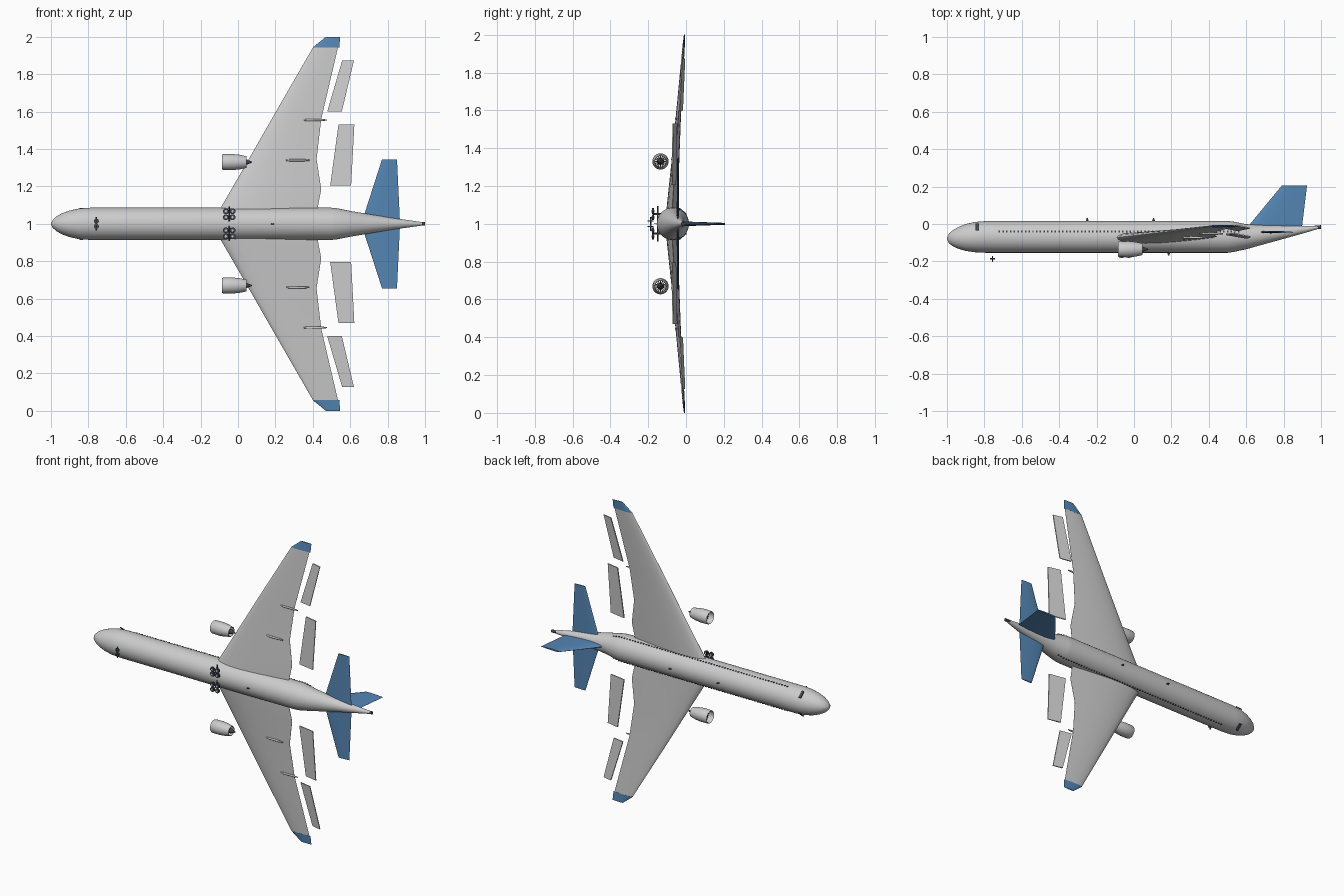
import bpy, bmesh, math
from mathutils import Vector

if "Cube" in bpy.data.objects:
    bpy.data.objects.remove(bpy.data.objects["Cube"])

def material(name, rgb):
    m = bpy.data.materials.new(name)
    m.diffuse_color = (*rgb, 1)
    m.use_nodes = True
    m.node_tree.nodes["Principled BSDF"].inputs["Base Color"].default_value = m.diffuse_color
    return m

BLUE = material("blue_paint", (0.09, 0.24, 0.46))
DARK = material("dark_parts", (0.05, 0.06, 0.08))
CY = -0.068  # fuselage axis height (aircraft up is +y)

def finish(name, bm, mat=None, smooth=True):
    bmesh.ops.recalc_face_normals(bm, faces=bm.faces)
    me = bpy.data.meshes.new(name)
    bm.to_mesh(me)
    bm.free()
    ob = bpy.data.objects.new(name, me)
    bpy.context.collection.objects.link(ob)
    if mat:
        me.materials.append(mat)
    if smooth:
        bpy.ops.object.select_all(action='DESELECT')
        ob.select_set(True)
        bpy.context.view_layer.objects.active = ob
        bpy.ops.object.shade_smooth_by_angle(angle=math.radians(35))
    return ob

def loft(name, rings, mat=None, loop=False, smooth=True):
    """Skin a list of equal-length point rings."""
    bm = bmesh.new()
    vs = [[bm.verts.new(p) for p in r] for r in rings]
    n = len(vs[0])
    pairs = list(zip(vs, vs[1:])) + ([(vs[-1], vs[0])] if loop else [])
    for a, b in pairs:
        for i in range(n):
            j = (i + 1) % n
            bm.faces.new((a[i], a[j], b[j], b[i]))
    if not loop:
        bm.faces.new(vs[0])
        bm.faces.new(vs[-1])
    return finish(name, bm, mat, smooth)

def ring(x, y, z, ry, rz, n=32):
    return [(x, y + ry * math.cos(2 * math.pi * i / n), z + rz * math.sin(2 * math.pi * i / n)) for i in range(n)]

def lathe(name, prof, y, z, mat=None, loop=False):
    return loft(name, [ring(x, y, z, r, r) for x, r in prof], mat, loop)

def rod(name, p, q, r, mat=DARK, n=16):
    p, q = Vector(p), Vector(q)
    rot = (q - p).to_track_quat('Z', 'Y')
    circ = [rot @ Vector((r * math.cos(2 * math.pi * i / n), r * math.sin(2 * math.pi * i / n), 0)) for i in range(n)]
    return loft(name, [[p + c for c in circ], [q + c for c in circ]], mat)

def box(bm, c, s):
    g = bmesh.ops.create_cube(bm, size=1)
    for v in g['verts']:
        v.co = Vector(c) + Vector([a * b for a, b in zip(v.co, s)])
    return g['verts']

def aerofoil(le, te, t):
    """Symmetric section: (chord position, offset) for thickness t."""
    us = [0, 0.02, 0.07, 0.16, 0.3, 0.45, 0.62, 0.8, 1]
    half = lambda u: 5 * t * (0.2969 * u**0.5 - 0.126 * u - 0.3516 * u**2 + 0.2843 * u**3 - 0.1015 * u**4)
    top = [(le + (te - le) * u, half(u)) for u in us]
    return top + [(x, -h) for x, h in top[:0:-1]]

def wing(name, stations, side, mat=None):
    # station: span, leading x, trailing x, height, thickness
    loft(name, [[(x, y + h, 1 + side * s) for x, h in aerofoil(a, b, t)] for s, a, b, y, t in stations], mat)

# Fuselage: x, top, bottom, half width
hull = [(-1, -0.077, -0.083, 0.003), (-0.99, -0.053, -0.103, 0.022), (-0.97, -0.034, -0.118, 0.04),
        (-0.94, -0.016, -0.132, 0.057), (-0.9, 0, -0.144, 0.071), (-0.85, 0.011, -0.151, 0.082),
        (-0.79, 0.016, -0.154, 0.086), (-0.1, 0.016, -0.154, 0.086), (0.5, 0.016, -0.154, 0.086),
        (0.53, 0.013, -0.15, 0.083), (0.6, -0.001, -0.135, 0.069), (0.7, -0.006, -0.107, 0.052),
        (0.82, -0.009, -0.074, 0.032), (0.93, -0.01, -0.043, 0.017), (0.985, -0.009, -0.026, 0.009)]
loft("fuselage", [ring(x, (t + b) / 2, 1, (t - b) / 2, w, 48) for x, t, b, w in hull])
rod("tail_exhaust", (0.965, -0.017, 1), (1, -0.016, 1), 0.0095)

# Tail fin
loft("tail_fin", [[(x, y, 1 + h) for x, h in aerofoil(a, b, t)] for y, a, b, t in
                  [(-0.025, 0.6, 0.897, 0.026), (0.205, 0.79, 0.925, 0.01)]], BLUE)

for side, tag in ((1, "left"), (-1, "right")):
    # Wing, coloured tip and stabiliser
    wing(f"{tag}_wing", [(0.04, -0.115, 0.42, -0.075, 0.064), (0.09, -0.09, 0.427, -0.072, 0.06),
         (0.185, -0.035, 0.445, -0.066, 0.052), (0.345, 0.057, 0.42, -0.055, 0.04),
         (0.56, 0.18, 0.445, -0.041, 0.028), (0.945, 0.402, 0.535, -0.012, 0.012)], side)
    wing(f"{tag}_wing_tip", [(0.943, 0.4, 0.542, -0.012, 0.013), (1, 0.47, 0.546, -0.008, 0.006)], side, BLUE)
    wing(f"{tag}_stabiliser", [(0, 0.66, 0.866, -0.043, 0.014), (0.05, 0.675, 0.864, -0.043, 0.013),
                               (0.345, 0.77, 0.85, -0.043, 0.008)], side, BLUE)
    # Lowered flaps: span, front x, rear x, front y, rear y
    for part, ends in (("inner", [(0.205, 0.493, 0.605, -0.056, -0.076), (0.53, 0.537, 0.622, -0.05, -0.068)]),
                       ("outer", [(0.6, 0.477, 0.555, -0.02, -0.035), (0.873, 0.557, 0.62, -0.008, -0.022)])):
        loft(f"{tag}_{part}_flap", [[(a, p + 0.004, 1 + side * s), (b, q + 0.003, 1 + side * s),
             (b, q - 0.003, 1 + side * s), (a, p - 0.004, 1 + side * s)] for s, a, b, p, q in ends], smooth=False)
    # Flap track fairings
    for i, (x, y, s) in enumerate(((0.322, -0.073, 0.34), (0.415, -0.052, 0.555))):
        lathe(f"{tag}_flap_track_{i}", [(x - 0.065, 0.003), (x - 0.045, 0.006), (x + 0.03, 0.006), (x + 0.06, 0.003)],
              y, 1 + side * s)
    # Engine
    ez, ey = 1 + side * 0.33, -0.135
    lathe(f"{tag}_nacelle", [(-0.085, 0.039), (-0.079, 0.042), (-0.03, 0.043), (0.01, 0.039), (0.046, 0.031),
          (0.046, 0.028), (0, 0.035), (-0.05, 0.037), (-0.08, 0.036)], ey, ez, loop=True)
    lathe(f"{tag}_engine_core", [(-0.068, 0.001), (-0.06, 0.007), (-0.045, 0.012), (0, 0.018), (0.046, 0.014),
          (0.074, 0.003)], ey, ez, DARK)
    bm = bmesh.new()
    for k in range(16):
        a = 2 * math.pi * k / 16
        for v in box(bm, (-0.045, 0.023, 0), (0.006, 0.028, 0.005)):
            x, y, z = v.co
            v.co = (x, ey + y * math.cos(a) - z * math.sin(a), ez + y * math.sin(a) + z * math.cos(a))
    finish(f"{tag}_fan_blades", bm, DARK, False)
    # Cabin and cockpit windows
    bm = bmesh.new()
    for k in range(65):
        x = -0.72 + 0.02 * k
        w = 0.081 if x < 0.515 else 0.081 - (x - 0.515) * 0.17
        box(bm, (x, -0.04, 1 + side * w), (0.008, 0.009, 0.004))
    finish(f"{tag}_cabin_windows", bm, DARK, False)
    bm = bmesh.new()
    for v in box(bm, (-0.838, -0.016, 0), (0.017, 0.036, 0.006)):
        v.co.z = 1 + side * (v.co.z + 0.067 - (v.co.y + 0.016) * 0.85)
    finish(f"{tag}_cockpit_window", bm, DARK, False)
    # Main gear
    gx, gz, gy = -0.047, 1 + side * 0.051, -0.174
    rod(f"{tag}_main_strut", (gx, -0.13, gz), (gx, gy, gz), 0.005)
    rod(f"{tag}_main_axle", (gx, -0.15, gz - 0.042), (gx, -0.15, gz + 0.042), 0.004)
    for i, dx in enumerate((-0.018, 0.018)):
        for j, dz in enumerate((-0.016, 0.016)):
            rod(f"{tag}_main_wheel_{i}{j}", (gx + dx, gy - 0.005, gz + dz), (gx + dx, gy + 0.005, gz + dz), 0.0155)
            rod(f"{tag}_main_hub_{i}{j}", (gx + dx, gy - 0.008, gz + dz), (gx + dx, gy + 0.008, gz + dz), 0.006, None)
    # Nose wheels
    nz = 1 + side * 0.014
    rod(f"{tag}_nose_wheel", (-0.757, -0.19, nz), (-0.757, -0.182, nz), 0.013)
    rod(f"{tag}_nose_hub", (-0.757, -0.204, nz), (-0.757, -0.172, nz), 0.003)

# Nose gear axle
rod("nose_axle", (-0.757, -0.186, 0.963), (-0.757, -0.186, 1.037), 0.004)

# Antennas above and below
for i, (x, y, d) in enumerate(((-0.25, 0.013, 1), (0.105, 0.013, 1), (0.185, -0.151, -1))):
    loft(f"antenna_{i}", [[(x - w, y + d * h, 1 - t), (x + w, y + d * h, 1 - t), (x + w, y + d * h, 1 + t),
         (x - w, y + d * h, 1 + t)] for w, t, h in ((0.009, 0.003, 0), (0.003, 0.001, 0.018))], DARK, smooth=False)
